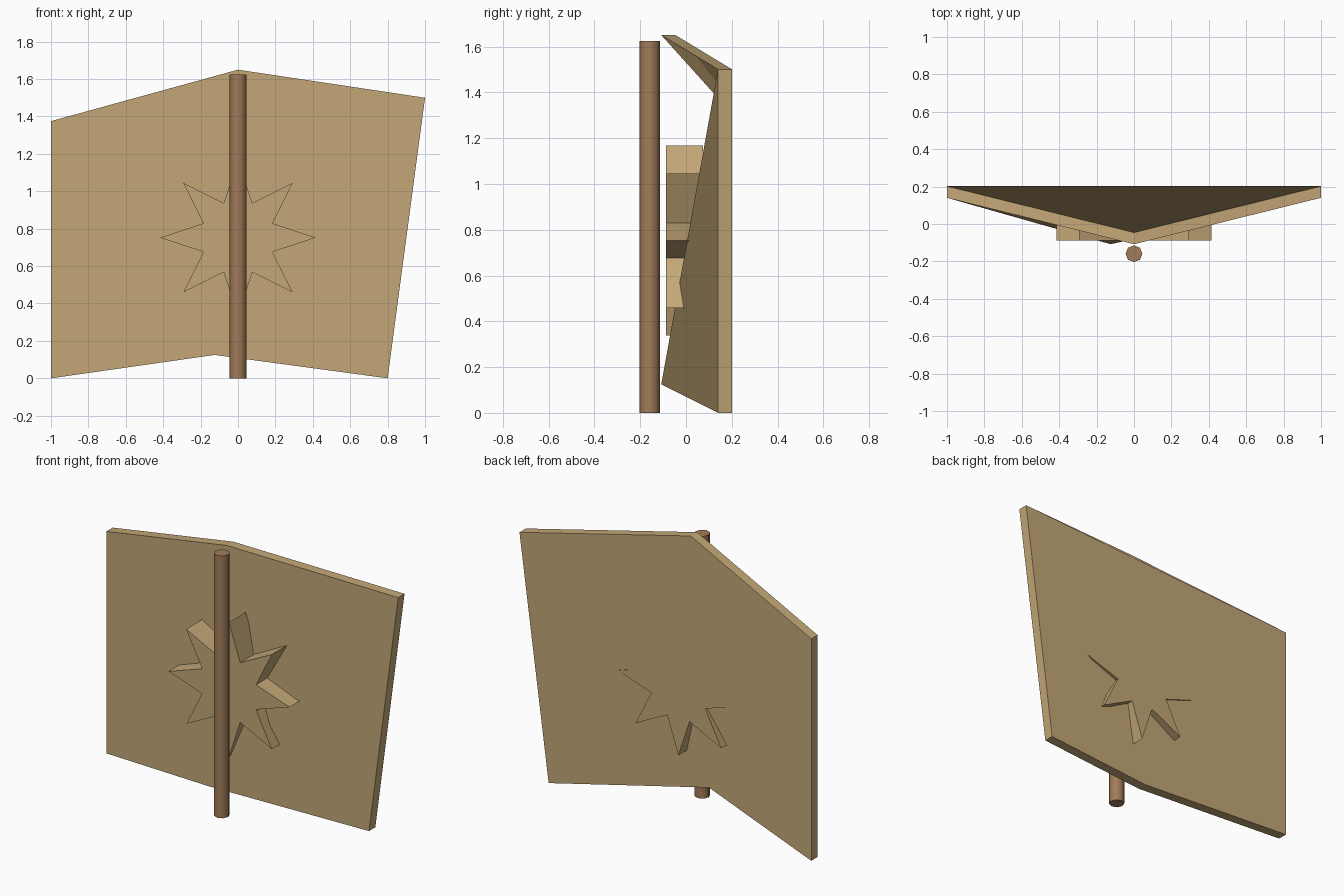
import bpy
import math

if "Cube" in bpy.data.objects:
    bpy.data.objects.remove(bpy.data.objects["Cube"])


def material(name, rgb):
    m = bpy.data.materials.new(name)
    m.diffuse_color = (*rgb, 1.0)
    m.use_nodes = True
    m.node_tree.nodes["Principled BSDF"].inputs["Base Color"].default_value = m.diffuse_color
    return m


TAN = material("tan_board", (0.55, 0.39, 0.184))
BROWN = material("brown_wood", (0.36, 0.20, 0.10))


def slab(name, front, depth, caps, mat):
    """Extrude a counter-clockwise front outline along y."""
    n = len(front)
    verts = front + [(x, y + depth, z) for x, y, z in front]
    faces = [tuple(c) for c in caps]
    faces += [tuple(i + n for i in reversed(c)) for c in caps]
    faces += [(i, i + n, (i + 1) % n + n, (i + 1) % n) for i in range(n)]
    me = bpy.data.meshes.new(name)
    me.from_pydata(verts, [], faces)
    me.materials.append(mat)
    me.update()
    ob = bpy.data.objects.new(name, me)
    bpy.context.collection.objects.link(ob)
    return ob


# Bent board: the middle of the top and bottom edges is pulled forward
outline = [(-1, 0.14, 0), (-0.125, -0.108, 0.125), (0.8, 0.14, 0),
           (1, 0.14, 1.5), (0, -0.108, 1.65), (-1, 0.14, 1.375)]
caps = [(0, 1, 5), (1, 2, 3), (1, 3, 5), (3, 4, 5)]
board = slab("board", outline, 0.062, caps, TAN)

# Even shading over the front and the back of the board
normals = []
for p in board.data.polygons:
    flat = (0, -1, 0) if p.index < 4 else (0, 1, 0)
    normal = flat if p.index < 8 else tuple(p.normal)
    normals += [normal] * p.loop_total
board.data.normals_split_custom_set(normals)

# Eight-pointed star set through the board
star = []
for i in range(16):
    r = 0.2 if i % 2 else 0.415
    a = math.pi * i / 8
    star.append((r * math.cos(a), -0.088, 0.752 + r * math.sin(a)))
slab("star", star, 0.163, [range(16)], TAN)

# Round post standing in front
bpy.ops.mesh.primitive_cylinder_add(vertices=8, radius=0.045, depth=1.625,
                                    location=(0, -0.159, 0.8125))
post = bpy.context.object
post.name = "post"
post.data.materials.append(BROWN)
bpy.ops.object.shade_smooth_by_angle(angle=math.radians(50))
